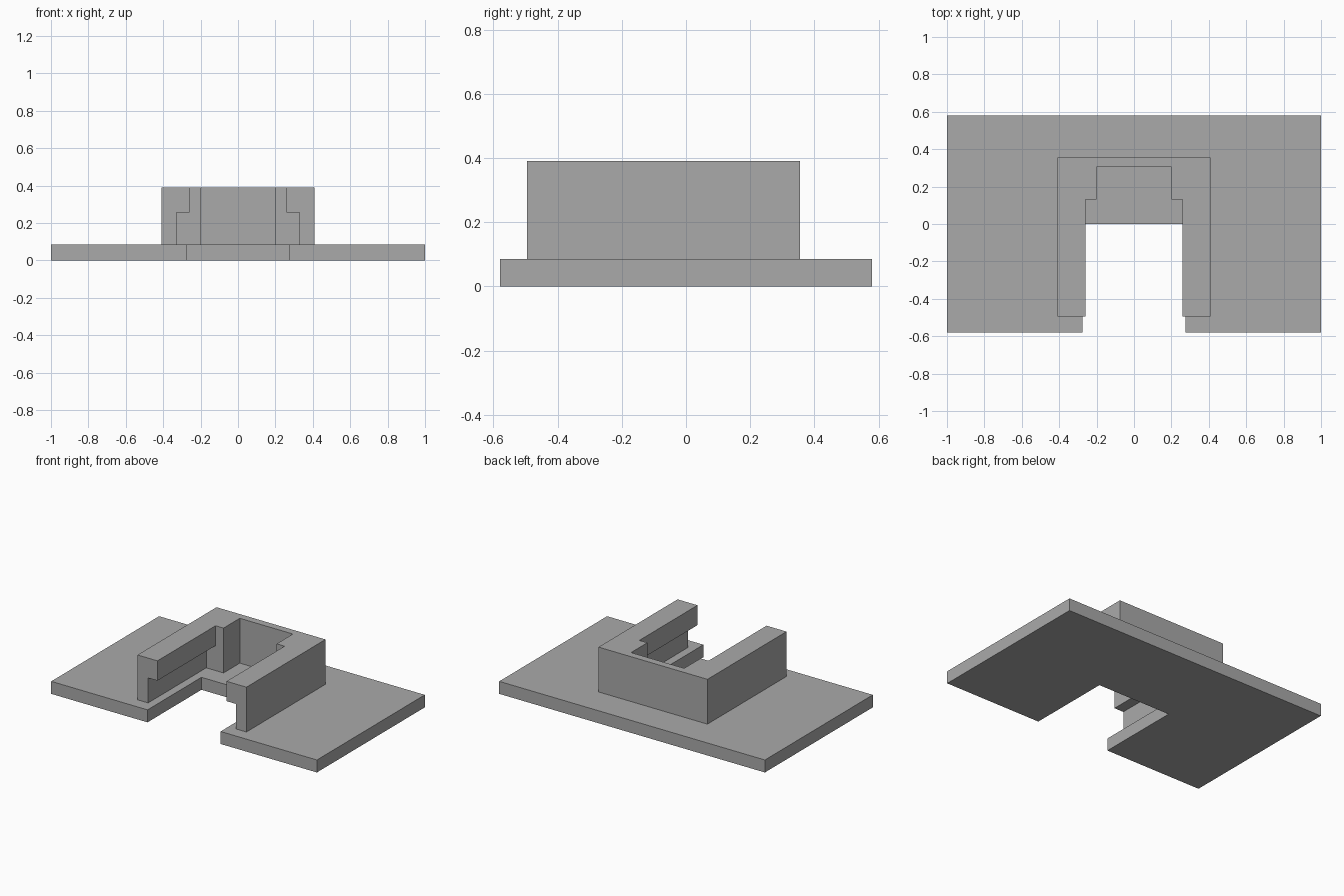
import bpy
import bmesh

cube = bpy.data.objects.get("Cube")
if cube:
    bpy.data.objects.remove(cube, do_unlink=True)

BASE_TOP, LEDGE, TOP = 0.085, 0.255, 0.39

grey = bpy.data.materials.new("plain grey")
grey.use_nodes = True
COLOUR = (0.4, 0.4, 0.4, 1)
grey.diffuse_color = COLOUR
grey.node_tree.nodes["Principled BSDF"].inputs["Base Color"].default_value = COLOUR


def prism(name, half, z0, z1):
    """Mirror a half outline (x >= 0) across x = 0 and extrude it upward."""
    outline = half + [(-x, y) for x, y in reversed(half)]
    bm = bmesh.new()
    face = bm.faces.new([bm.verts.new((x, y, z0)) for x, y in outline])
    top = bmesh.ops.extrude_face_region(bm, geom=[face])["geom"]
    verts = [v for v in top if isinstance(v, bmesh.types.BMVert)]
    bmesh.ops.translate(bm, verts=verts, vec=(0, 0, z1 - z0))
    bmesh.ops.recalc_face_normals(bm, faces=bm.faces)
    mesh = bpy.data.meshes.new(name)
    bm.to_mesh(mesh)
    bm.free()
    mesh.materials.append(grey)
    obj = bpy.data.objects.new(name, mesh)
    bpy.context.collection.objects.link(obj)
    return obj


# Flat base plate with a front notch
prism("base_plate",
      [(0.275, 0.0), (0.275, -0.58), (1, -0.58), (1, 0.58)],
      0, BASE_TOP)

# U-shaped housing with a narrower recess at the back
housing = prism("housing",
                [(0.2, 0.305), (0.2, 0.13), (0.26, 0.13),
                 (0.26, -0.495), (0.41, -0.495), (0.41, 0.355)],
                BASE_TOP, TOP)

# Undercut channels along the inner sides of both arms
cutter = prism("channel_cutter", [(0.33, 0.13), (0.33, -0.6)],
               BASE_TOP - 0.05, LEDGE)
cutter.hide_render = True
cutter.hide_viewport = True
channel = housing.modifiers.new("channel", "BOOLEAN")
channel.operation = "DIFFERENCE"
channel.solver = "EXACT"
channel.object = cutter
